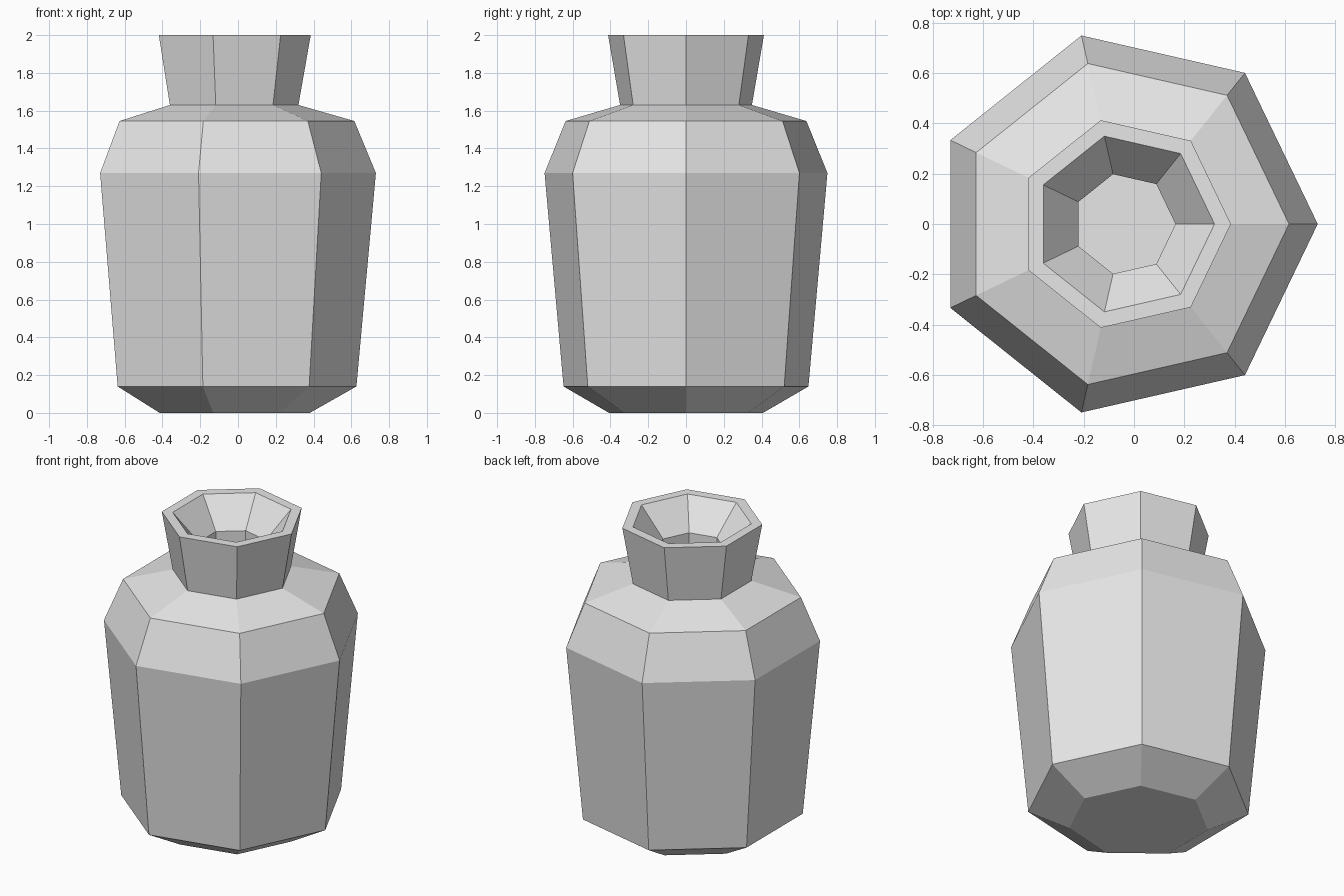
import bpy
import bmesh
from math import cos, sin, tau

cube = bpy.data.objects.get("Cube")
if cube:
    bpy.data.objects.remove(cube, do_unlink=True)

SIDES = 7
AXIS_X = -0.038  # centres the seven-sided outline on x

# Clay material
clay = bpy.data.materials.new("light_grey_clay")
clay.use_nodes = True
colour = (0.8, 0.8, 0.8, 1.0)
clay.diffuse_color = colour
clay.node_tree.nodes["Principled BSDF"].inputs["Base Color"].default_value = colour

# Jar profile as (radius, height), from the base up and down into the mouth
PROFILE = [
    (0.418, 0.0),    # base
    (0.665, 0.14),   # foot chamfer
    (0.768, 1.27),   # widest belly
    (0.654, 1.545),  # shoulder
    (0.358, 1.63),   # neck root
    (0.423, 2.0),    # outer lip
    (0.358, 2.0),    # inner lip
    (0.203, 1.82),   # throat
    (0.203, 1.55),   # floor of the mouth
]


def lathe(name, profile, material):
    """Join faceted rings along a profile and cap both ends."""
    bm = bmesh.new()
    rings = [[bm.verts.new((AXIS_X + r * cos(tau * i / SIDES),
                            r * sin(tau * i / SIDES), z))
              for i in range(SIDES)] for r, z in profile]
    for low, high in zip(rings, rings[1:]):
        for i in range(SIDES):
            j = (i + 1) % SIDES
            bm.faces.new((low[i], low[j], high[j], high[i]))
    bm.faces.new(rings[0][::-1])
    bm.faces.new(rings[-1])
    bmesh.ops.recalc_face_normals(bm, faces=bm.faces)
    mesh = bpy.data.meshes.new(name)
    bm.to_mesh(mesh)
    bm.free()
    mesh.materials.append(material)
    obj = bpy.data.objects.new(name, mesh)
    bpy.context.collection.objects.link(obj)
    return obj


# Faceted jar with flared neck
lathe("jar", PROFILE, clay)
